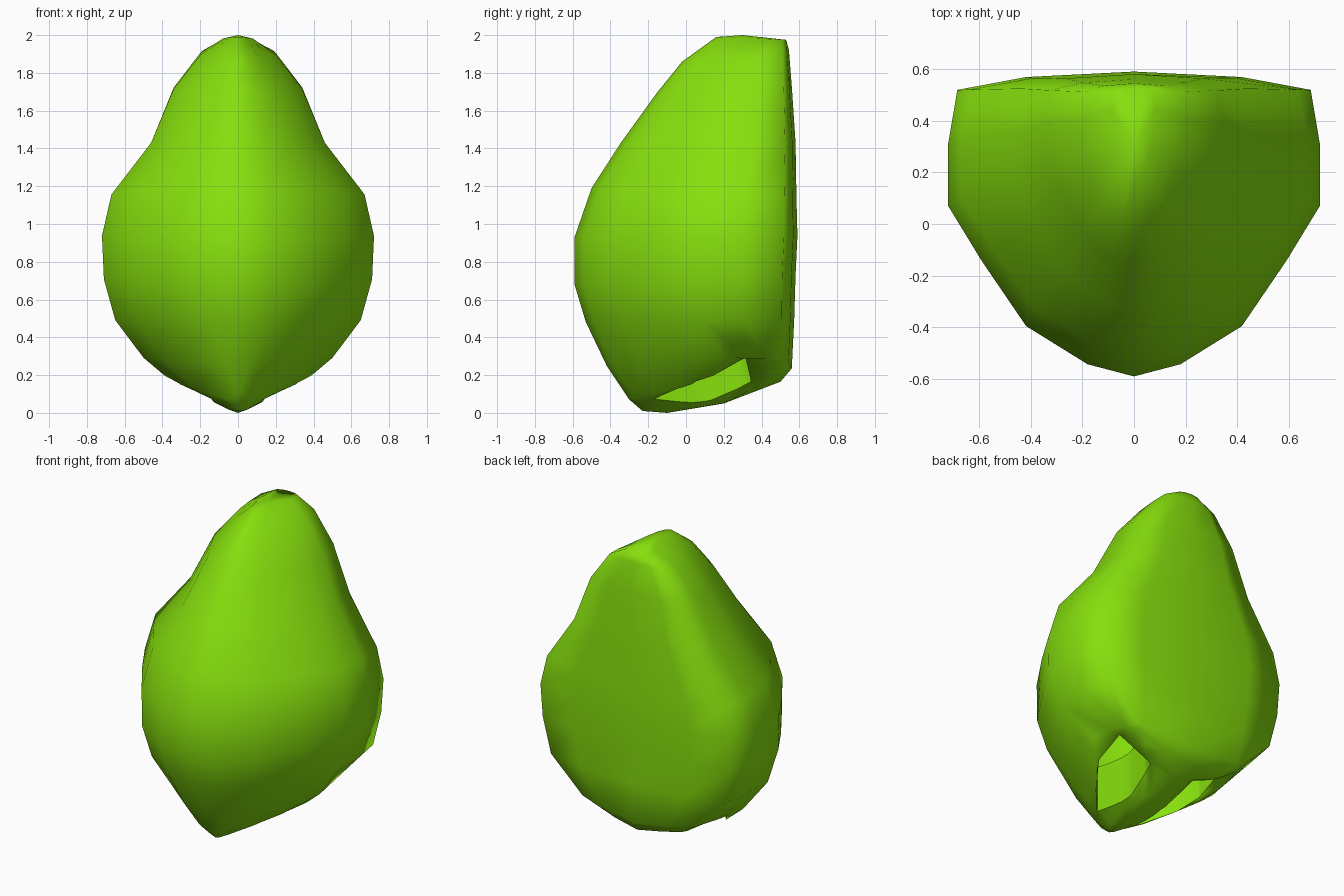
import bpy, bmesh
from mathutils import Vector

cube = bpy.data.objects.get("Cube")
if cube:
    bpy.data.objects.remove(cube, do_unlink=True)

green = bpy.data.materials.new("lime_green")
green.use_nodes = True
colour = (0.24, 0.74, 0.004, 1)
green.diffuse_color = colour
bsdf = green.node_tree.nodes["Principled BSDF"]
bsdf.inputs["Base Color"].default_value = colour
bsdf.inputs["Roughness"].default_value = 0.6

# Half cross-section, front to back: share of width, share of depth
half = [(0, 0), (.25, .04), (.58, .165), (.82, .38), (1, .56),
        (1, .76), (.95, .94), (.58, .982), (0, 1)]
section = half + [(-u, v) for u, v in reversed(half[1:-1])]

# Tilted rings: front height, back height, half width, front y, back y, side lift
rings = [(.01, .05, .08, -.23, .2, 0), (.07, .165, .36, -.3, .5, .05),
         (.25, .235, .5, -.42, .56, .05), (.48, .5, .65, -.53, .573, 0),
         (.68, .73, .71, -.59, .58, 0), (.93, .94, .72, -.59, .59, 0),
         (1.19, 1.13, .67, -.5, .585, 0), (1.43, 1.43, .46, -.345, .58, 0),
         (1.7, 1.73, .34, -.15, .56, 0), (1.86, 1.92, .2, -.02, .545, 0),
         (1.99, 1.975, .08, .16, .53, 0)]


def ring_point(u, v, ring):
    """Place a section point; lifted rings also narrow toward the back."""
    front_z, back_z, width, front_y, back_y, lift = ring
    pinch = 1 - 10 * lift * max(0, v - .6)
    return (u * width * pinch, front_y + v * (back_y - front_y),
            front_z + v * (back_z - front_z) + lift * abs(u))


# Pear-shaped body shell
bm = bmesh.new()
loops = [[bm.verts.new(ring_point(u, v, ring)) for u, v in section]
         for ring in rings]
count = len(section)
for low, high in zip(loops, loops[1:]):
    for i in range(count):
        j = (i + 1) % count
        bm.faces.new((low[i], low[j], high[j], high[i]))
for loop, centre in ((loops[0], (0, -.1, 0)), (loops[-1], (0, .3, 2))):
    tip = bm.verts.new(centre)
    for i in range(count):
        bm.faces.new((loop[i], loop[(i + 1) % count], tip))
bmesh.ops.recalc_face_normals(bm, faces=bm.faces)

# Leg openings in the underside, mirrored left and right
outline = [(.14, -.17), (.25, -.05), (.385, .14),
           (.375, .315), (.16, .345), (.12, .1)]
for side in (1, -1):
    inside = [f for f in bm.faces if f.calc_center_median().z < .28
              and f.normal.z < 0]
    for i, (x, y) in enumerate(outline):
        nx, ny = outline[(i + 1) % len(outline)]
        point = Vector((side * x, y, 0))
        normal = Vector((side * (ny - y), x - nx, 0)).normalized()
        geom = set(inside)
        for f in inside:
            geom.update(f.edges)
            geom.update(f.verts)
        cut = bmesh.ops.bisect_plane(bm, geom=list(geom), dist=1e-5,
                                     plane_co=point, plane_no=normal)
        inside = [f for f in cut["geom"] if isinstance(f, bmesh.types.BMFace)
                  and (f.calc_center_median() - point).dot(normal) < 0]
    bmesh.ops.delete(bm, geom=inside, context="FACES")

# Slanted rims with sleeves turned up into the body
rim = [e for e in bm.edges if e.is_boundary]
for v in {v for e in rim for v in e.verts}:
    v.co.z = max(v.co.z, -.08 + .65 * abs(v.co.x) + .41 * v.co.y)
for e in rim:
    e.smooth = False
sleeve = bmesh.ops.extrude_edge_only(bm, edges=rim)["geom"]
for v in sleeve:
    if isinstance(v, bmesh.types.BMVert):
        v.co.z += .3

for f in bm.faces:
    f.smooth = True
mesh = bpy.data.meshes.new("body_shell")
bm.to_mesh(mesh)
bm.free()
mesh.materials.append(green)
body = bpy.data.objects.new("body_shell", mesh)
bpy.context.collection.objects.link(body)
